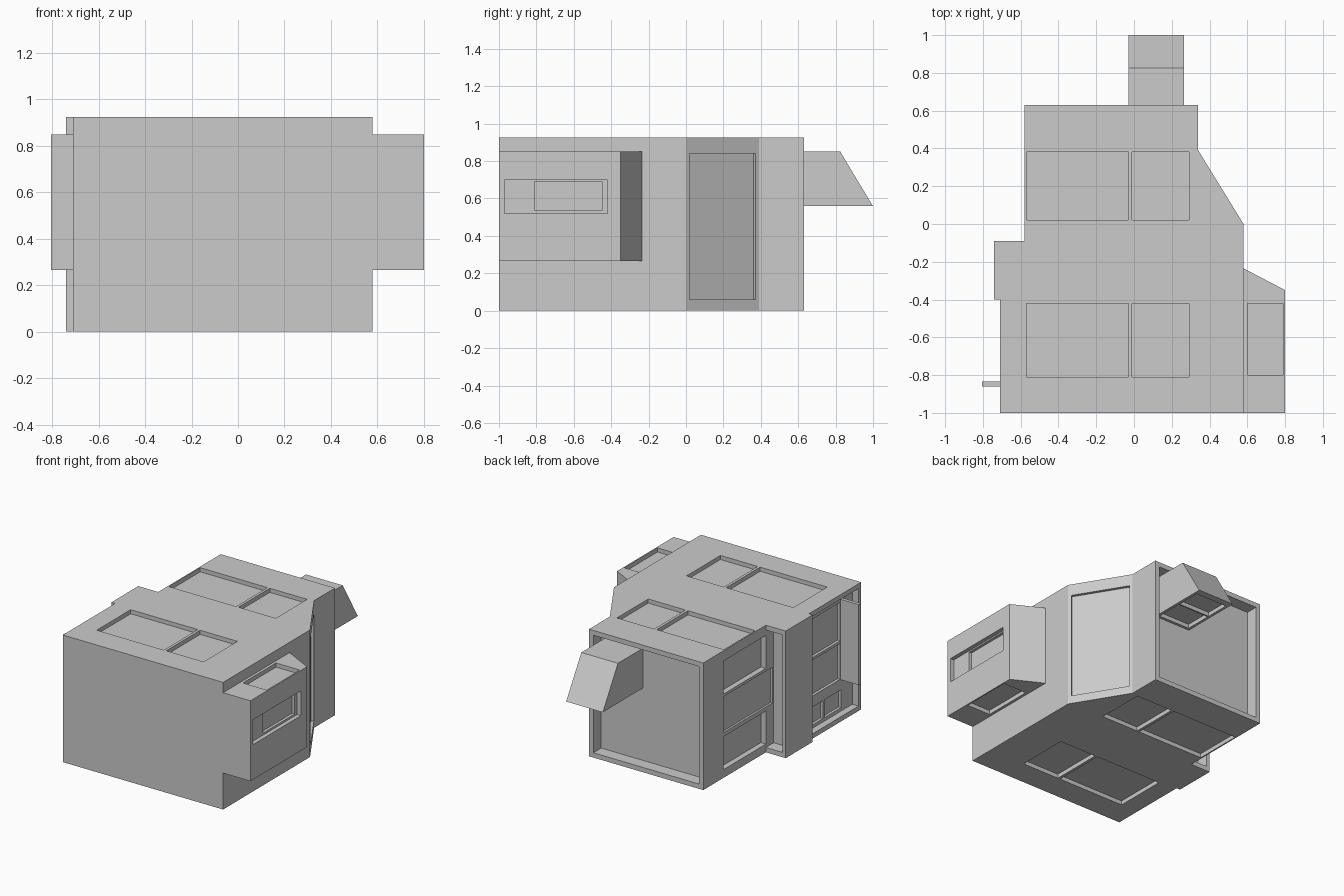
import bpy, bmesh
from math import atan2, hypot
from mathutils import Matrix, Vector

cube = bpy.data.objects.get("Cube")
if cube:
    bpy.data.objects.remove(cube, do_unlink=True)

grey = bpy.data.materials.new("light_grey")
grey.use_nodes = True
grey.diffuse_color = (0.6, 0.6, 0.6, 1)
for node in grey.node_tree.nodes:
    if node.type == 'BSDF_PRINCIPLED':
        node.inputs["Base Color"].default_value = grey.diffuse_color


def add_object(name, bm):
    bmesh.ops.recalc_face_normals(bm, faces=bm.faces)
    mesh = bpy.data.meshes.new(name)
    bm.to_mesh(mesh)
    bm.free()
    mesh.materials.append(grey)
    obj = bpy.data.objects.new(name, mesh)
    bpy.context.collection.objects.link(obj)
    return obj


def prism(name, points, direction):
    """Extrude a closed outline along a direction."""
    bm = bmesh.new()
    face = bm.faces.new([bm.verts.new(p) for p in points])
    moved = bmesh.ops.extrude_face_region(bm, geom=[face], use_keep_orig=True)
    verts = [v for v in moved["geom"] if isinstance(v, bmesh.types.BMVert)]
    bmesh.ops.translate(bm, verts=verts, vec=direction)
    return add_object(name, bm)


def box_matrix(x0, x1, y0, y1, z0, z1):
    low, high = Vector((x0, y0, z0)), Vector((x1, y1, z1))
    return Matrix.Translation((low + high) / 2) @ Matrix.Diagonal(high - low).to_4x4()


def box(name, *bounds):
    bm = bmesh.new()
    bmesh.ops.create_cube(bm, size=1, matrix=box_matrix(*bounds))
    return add_object(name, bm)


def carve(obj, matrices):
    """Cut box-shaped recesses one after another and bake the result."""
    cutters = []
    for m in matrices:
        bm = bmesh.new()
        bmesh.ops.create_cube(bm, size=1, matrix=m)
        cutter = add_object("recess_cutter", bm)
        cutter.hide_render = True
        mod = obj.modifiers.new("recess", 'BOOLEAN')
        mod.operation, mod.solver, mod.object = 'DIFFERENCE', 'EXACT', cutter
        cutters.append(cutter)
    bpy.context.view_layer.update()
    baked = bpy.data.meshes.new_from_object(
        obj.evaluated_get(bpy.context.evaluated_depsgraph_get()))
    obj.modifiers.clear()
    obj.data = baked
    for cutter in cutters:
        bpy.data.objects.remove(cutter, do_unlink=True)


HEIGHT, DEPTH, OUT = 0.925, 0.03, 0.05

# Main body outline, seen from above
outline = [(-0.71, -1), (0.58, -1), (0.58, 0), (0.34, 0.39), (0.34, 0.63),
           (-0.58, 0.63), (-0.58, -0.09), (-0.74, -0.09), (-0.74, -0.4), (-0.71, -0.4)]
body = prism("main_body", [(x, y, 0) for x, y in outline], (0, 0, HEIGHT))

cuts = []
# Paired panels in the roof and the floor
for x0, x1 in ((-0.57, -0.03), (-0.01, 0.29)):
    for y0, y1 in ((0.02, 0.38), (-0.81, -0.42)):
        cuts.append(box_matrix(x0, x1, y0, y1, HEIGHT - DEPTH, HEIGHT + OUT))
        cuts.append(box_matrix(x0, x1, y0, y1, -OUT, DEPTH))

# Deep rear panel
cuts.append(box_matrix(-0.545, 0.305, 0.54, 0.63 + OUT, 0.035, 0.89))

# Door panel in the slanted wall
(xa, ya), (xb, yb) = outline[2], outline[3]
length = hypot(xb - xa, yb - ya)
cuts.append(Matrix.Translation(((xa + xb) / 2, (ya + yb) / 2, 0.45))
            @ Matrix.Rotation(atan2(yb - ya, xb - xa), 4, 'Z')
            @ Matrix.Diagonal((length * 0.9, 0.04, 0.78)).to_4x4())

# Rear-facing niche of the side pillar
cuts.append(box_matrix(-0.715, -0.58, -0.18, 0, 0.035, 0.89))

# Three stacked panels on the right wall
for z0, z1, y0, depth in ((0.06, 0.3, -0.09, 0.04), (0.33, 0.59, -0.165, 0.015),
                          (0.61, 0.85, -0.09, 0.04)):
    cuts.append(box_matrix(-0.58 - OUT, -0.58 + depth, y0, 0.4, z0, z1))

# Window bay on the right wall, with its panes
cuts.append(box_matrix(-0.71 - OUT, -0.66, -0.97, -0.415, 0.035, 0.89))
for y0, y1, z0, z1 in ((-0.83, -0.43, 0.55, 0.83), (-0.83, -0.43, 0.27, 0.53),
                       (-0.84, -0.65, 0.06, 0.19), (-0.63, -0.43, 0.06, 0.19)):
    cuts.append(box_matrix(-0.66 - OUT, -0.64, y0, y1, z0, z1))
carve(body, cuts)

# Upright fin on the right wall
box("side_fin", -0.805, -0.65, -0.86, -0.835, 0.265, 0.85)

# Bay on the left wall
LOW, HIGH, FACE = 0.265, 0.85, 0.8
bay = prism("side_bay", [(0.58, -1, LOW), (FACE, -1, LOW), (FACE, -0.35, LOW),
                         (0.58, -0.235, LOW)], (0, 0, HIGH - LOW))
carve(bay, [
    box_matrix(0.6, 0.79, -0.8, -0.42, HIGH - DEPTH, HIGH + OUT),
    box_matrix(0.6, 0.79, -0.8, -0.42, LOW - OUT, LOW + DEPTH),
    box_matrix(FACE - DEPTH, FACE + OUT, -0.97, -0.42, 0.52, 0.7),
    box_matrix(FACE - 0.05, FACE + OUT, -0.81, -0.45, 0.535, 0.69),
])

# Hood at the rear, open underneath
hood = prism("rear_hood", [(-0.03, 0.53, 0.56), (-0.03, 1, 0.56), (-0.03, 0.99, 0.575),
                           (-0.03, 0.825, 0.85), (-0.03, 0.53, 0.85)], (0.295, 0, 0))
carve(hood, [
    box_matrix(-0.01, 0.245, 0.56, 0.76, 0.5, 0.56 + DEPTH),
    box_matrix(-0.01, 0.245, 0.77, 0.95, 0.5, 0.56 + DEPTH),
])
